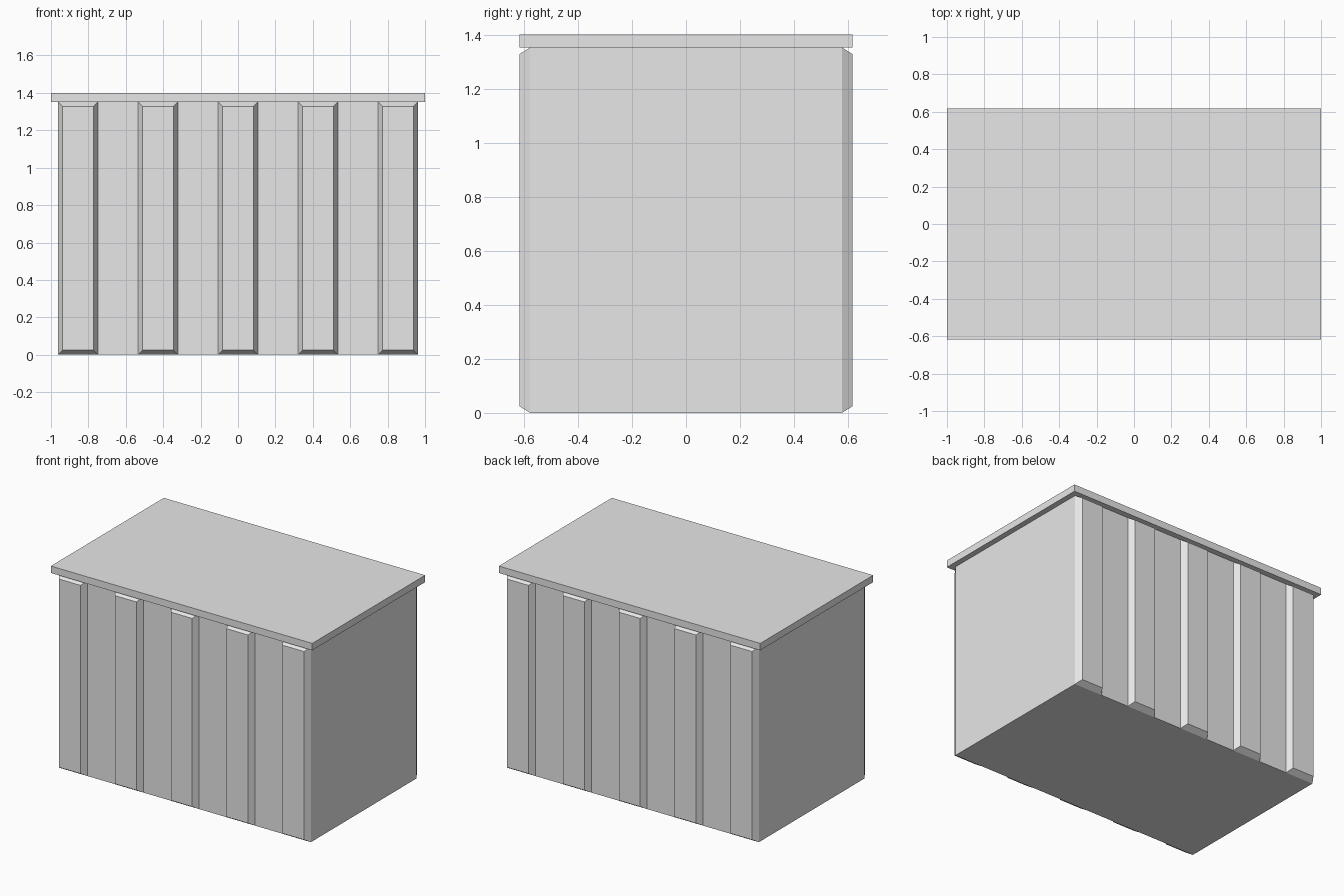
import bpy
import bmesh

if "Cube" in bpy.data.objects:
    bpy.data.objects.remove(bpy.data.objects["Cube"], do_unlink=True)

# Single painted metal colour
GREY = (0.8, 0.8, 0.8, 1.0)
metal = bpy.data.materials.new("light_grey_metal")
metal.use_nodes = True
metal.diffuse_color = GREY
metal.node_tree.nodes["Principled BSDF"].inputs["Base Color"].default_value = GREY

HALF_X, HALF_Y = 0.962, 0.577    # body half sizes
WALL_TOP, TOP = 1.352, 1.4
RIB_OUT, BEVEL = 0.617, 0.025    # rib face distance and edge inset
COLUMNS = 9                      # alternating rib and recess


def add_object(name, bm):
    bmesh.ops.recalc_face_normals(bm, faces=bm.faces)
    mesh = bpy.data.meshes.new(name)
    bm.to_mesh(mesh)
    bm.free()
    mesh.materials.append(metal)
    obj = bpy.data.objects.new(name, mesh)
    bpy.context.collection.objects.link(obj)
    return obj


def box(name, half_x, half_y, z0, z1):
    bm = bmesh.new()
    bmesh.ops.create_cube(bm, size=1)
    for v in bm.verts:
        v.co.x *= 2 * half_x
        v.co.y *= 2 * half_y
        v.co.z = z0 if v.co.z < 0 else z1
    return add_object(name, bm)


# Body: box whose long walls are split into columns, every other one raised
bm = bmesh.new()
step = 2 * HALF_X / COLUMNS
xs = [-HALF_X + i * step for i in range(COLUMNS + 1)]
rows = {}
for side in (-1, 1):
    for z in (0, WALL_TOP):
        rows[side, z] = [bm.verts.new((x, side * HALF_Y, z)) for x in xs]

for side in (-1, 1):
    low, high = rows[side, 0], rows[side, WALL_TOP]
    for i in range(COLUMNS):
        rim = [low[i], low[i + 1], high[i + 1], high[i]]
        if i % 2:
            bm.faces.new(rim)
            continue
        # Tapered rib: smaller outer face joined to the rim by sloped sides
        x0, x1 = xs[i] + BEVEL, xs[i + 1] - BEVEL
        z0, z1 = BEVEL, WALL_TOP - BEVEL
        face = [bm.verts.new((x, side * RIB_OUT, z))
                for x, z in ((x0, z0), (x1, z0), (x1, z1), (x0, z1))]
        bm.faces.new(face)
        for j in range(4):
            k = (j + 1) % 4
            bm.faces.new((rim[j], rim[k], face[k], face[j]))

# Floor, ceiling and flat end walls
for z in (0, WALL_TOP):
    bm.faces.new(rows[-1, z] + rows[1, z][::-1])
for end in (0, -1):
    bm.faces.new((rows[-1, 0][end], rows[1, 0][end],
                  rows[1, WALL_TOP][end], rows[-1, WALL_TOP][end]))
add_object("ribbed_body", bm)

# Roof slab overhanging the end walls
box("roof_slab", 1.0, RIB_OUT, WALL_TOP, TOP)
